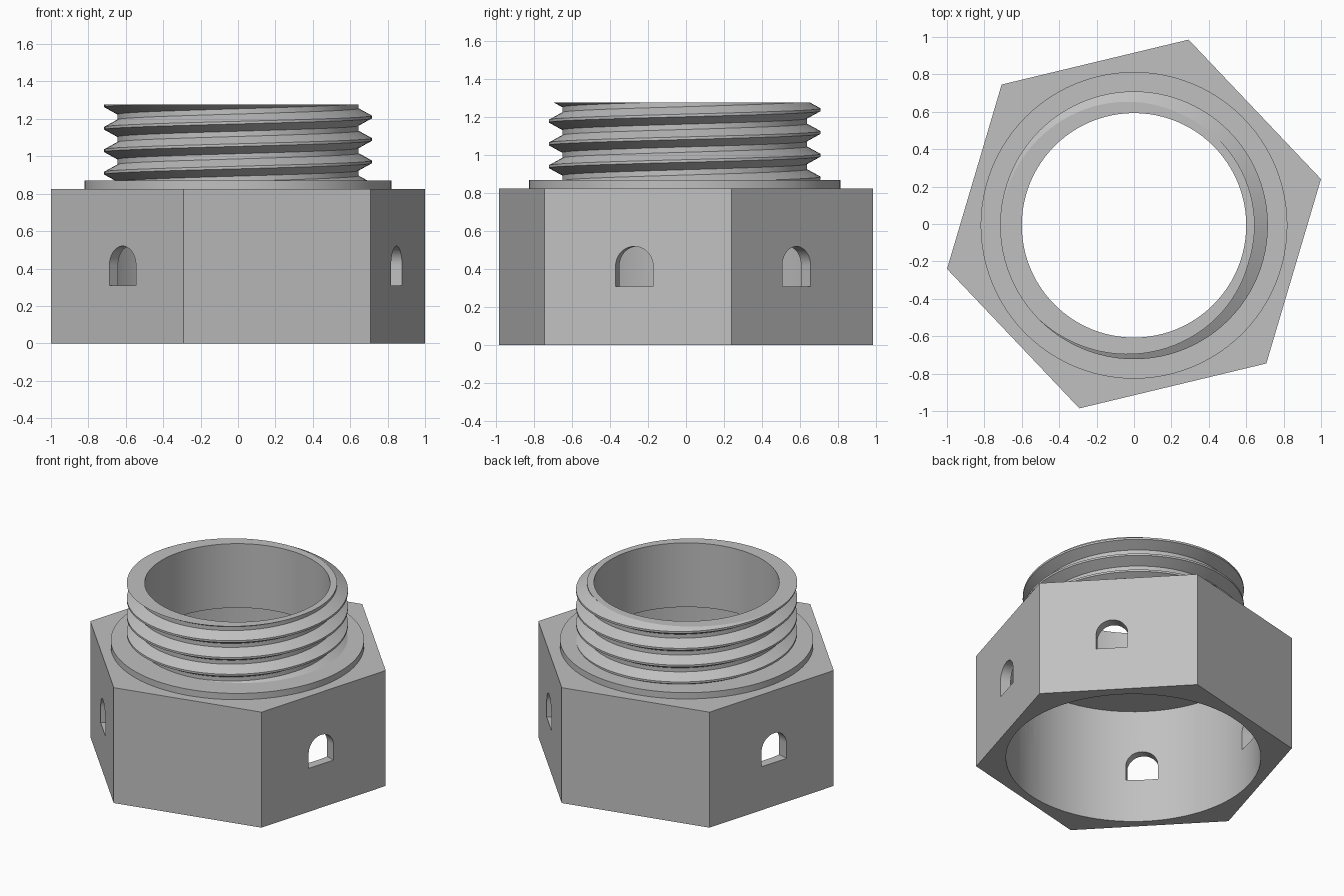
import bpy, bmesh, math
from mathutils import Matrix, Vector

if "Cube" in bpy.data.objects:
    bpy.data.objects.remove(bpy.data.objects["Cube"], do_unlink=True)

CENTRE = Vector((0, -0.007, 0))   # axis of the round parts
BORE, SOCKET, FLANGE = 0.6, 0.825, 0.82
HEX_TOP, FLANGE_TOP, TOP = 0.825, 0.87, 1.278
SEGMENTS = 96

grey = bpy.data.materials.new("plain grey")
grey.use_nodes = True
colour = (0.53, 0.53, 0.53, 1)
grey.diffuse_color = colour
grey.node_tree.nodes["Principled BSDF"].inputs["Base Color"].default_value = colour


def make_object(name, bm):
    bmesh.ops.recalc_face_normals(bm, faces=bm.faces)
    mesh = bpy.data.meshes.new(name)
    bm.to_mesh(mesh)
    bm.free()
    mesh.materials.append(grey)
    ob = bpy.data.objects.new(name, mesh)
    bpy.context.collection.objects.link(ob)
    return ob


def prism(name, points, depth, matrix):
    """Extrude a flat outline along its own z, then place it."""
    bm = bmesh.new()
    face = bm.faces.new([bm.verts.new((x, y, 0)) for x, y in points])
    new = bmesh.ops.extrude_face_region(bm, geom=[face])["geom"]
    moved = [v for v in new if isinstance(v, bmesh.types.BMVert)]
    bmesh.ops.translate(bm, verts=moved, vec=(0, 0, depth))
    bm.transform(matrix)
    return make_object(name, bm)


def ring_points(radius, count, start=0):
    return [(radius * math.cos(start + math.tau * i / count),
             radius * math.sin(start + math.tau * i / count)) for i in range(count)]


def cylinder(name, radius, z0, z1):
    return prism(name, ring_points(radius, SEGMENTS), z1 - z0,
                 Matrix.Translation(CENTRE + Vector((0, 0, z0))))


def cut(ob, cutter):
    cutter.hide_render = True
    mod = ob.modifiers.new("cut", "BOOLEAN")
    mod.operation, mod.solver, mod.object = "DIFFERENCE", "EXACT", cutter
    bpy.context.view_layer.objects.active = ob
    bpy.ops.object.modifier_apply(modifier=mod.name)
    bpy.data.objects.remove(cutter, do_unlink=True)


def smooth(ob):
    bpy.ops.object.select_all(action="DESELECT")
    ob.select_set(True)
    bpy.context.view_layer.objects.active = ob
    bpy.ops.object.shade_smooth_by_angle(angle=math.radians(25))


# Hexagonal body with a wide socket below and a narrower bore above
turn = math.radians(13.5)
body = prism("hex_body", ring_points(1.028, 6, turn), HEX_TOP, Matrix())
cut(body, cylinder("socket_cutter", SOCKET, -0.1, HEX_TOP - 0.005))
cut(body, cylinder("bore_cutter", BORE, 0.5, 1))

# Arched window through every side
arch = [(-0.103, 0.31), (0.103, 0.31)]
arch += [(0.103 * math.cos(a), 0.417 + 0.103 * math.sin(a))
         for a in (math.pi * i / 24 for i in range(25))]
for side in range(6):
    angle = turn + math.pi / 6 + side * math.pi / 3
    place = (Matrix.Translation((0.03, -0.03, 0)) @ Matrix.Rotation(angle + math.pi / 2, 4, "Z")
             @ Matrix.Translation((0, -0.5, 0)) @ Matrix.Rotation(math.pi / 2, 4, "X"))
    cut(body, prism("window_cutter", arch, 0.8, place))
smooth(body)

# Round flange on top of the body
flange = cylinder("flange", FLANGE, HEX_TOP, FLANGE_TOP)
cut(flange, cylinder("bore_cutter", BORE, 0.5, 1.5))
smooth(flange)

# Threaded neck: a helical sleeve, trimmed flat at both ends and bored out
PITCH, CREST, ROOT = 0.12, 0.716, 0.645
profile = [(CREST, -0.007), (CREST, 0.007), (ROOT, 0.046), (ROOT, 0.074)]
TURNS, FIRST = 7, 0.61   # crest height at angle zero, below the flange
bm = bmesh.new()
columns = []
for i in range(SEGMENTS):
    a = math.tau * i / SEGMENTS
    columns.append([bm.verts.new((r * math.cos(a), r * math.sin(a),
                                  FIRST + PITCH * (k + i / SEGMENTS) + dz))
                    for k in range(TURNS) for r, dz in profile])
for i in range(SEGMENTS):
    here = columns[i]
    after = columns[i + 1] if i + 1 < SEGMENTS else columns[0][len(profile):]
    for j in range(len(after) - 1):
        bm.faces.new((here[j], after[j], after[j + 1], here[j + 1]))
for height, up in ((FLANGE_TOP, -1), (TOP, 1)):
    result = bmesh.ops.bisect_plane(bm, geom=bm.verts[:] + bm.edges[:] + bm.faces[:],
                                    plane_co=(0, 0, height), plane_no=(0, 0, up),
                                    clear_outer=True)
    rim = [e for e in result["geom_cut"] if isinstance(e, bmesh.types.BMEdge)]
    bmesh.ops.edgeloop_fill(bm, edges=rim)
bm.transform(Matrix.Translation(CENTRE))
neck = make_object("threaded_neck", bm)
cut(neck, cylinder("bore_cutter", BORE, 0.5, 1.5))
smooth(neck)
